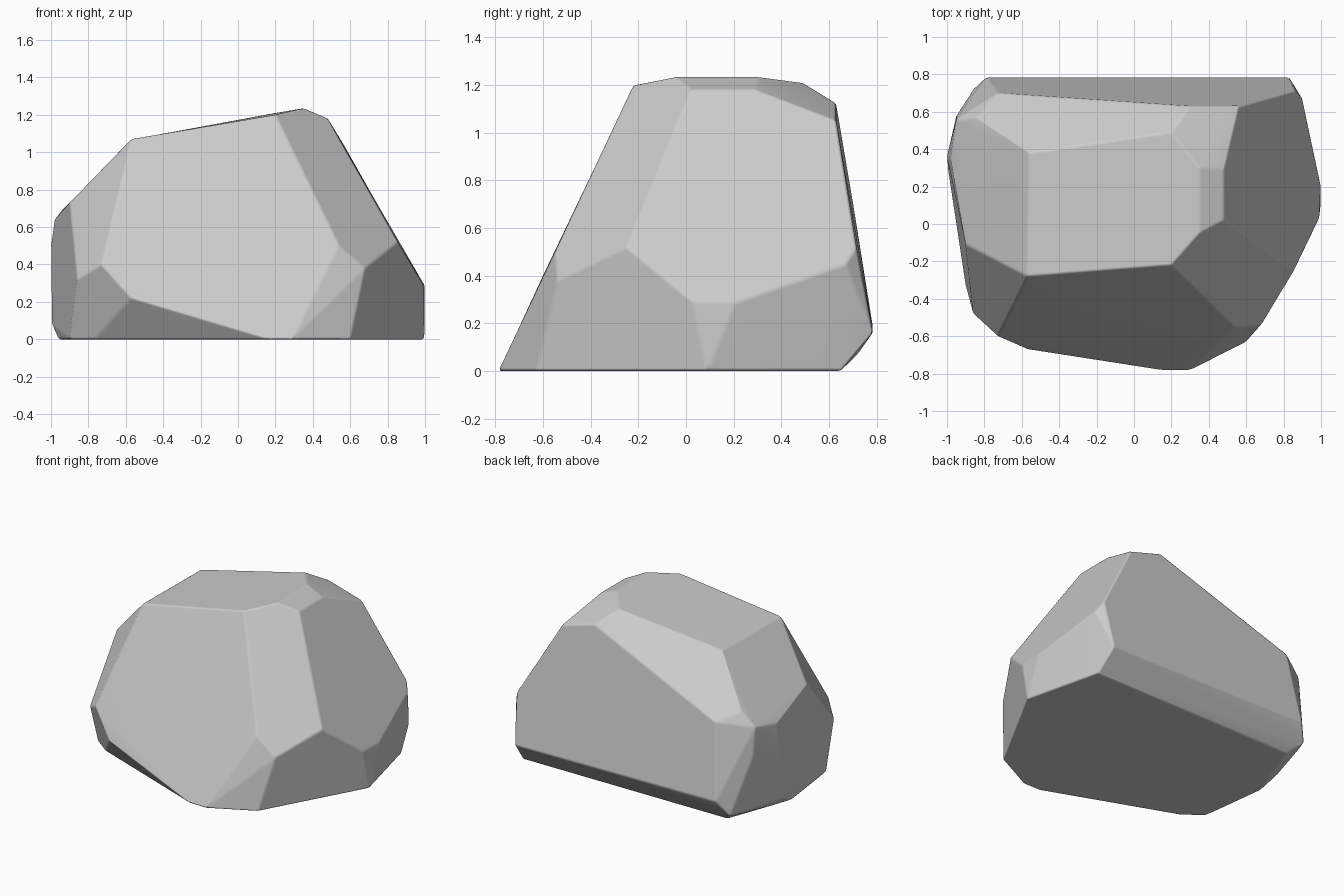
import bpy, bmesh
from math import radians

if "Cube" in bpy.data.objects:
    bpy.data.objects.remove(bpy.data.objects["Cube"])

# Facet corners of the boulder, by region
crown = [(-.56, .38, 1.07), (-.57, -.28, 1.07), (.20, -.22, 1.20),
         (.35, -.05, 1.235), (.35, .30, 1.235), (.20, .49, 1.21),
         (.48, .02, 1.18), (.48, .29, 1.18), (.56, .63, 1.05), (.30, .63, 1.125)]
right = [(.855, -.25, .52), (.99, .03, .29), (.998, .21, .29), (.90, .67, .45),
         (.86, .715, .52), (.72, .675, .77), (.83, .785, .16)]
front = [(.54, -.55, .50), (.68, -.54, .38), (-.73, -.60, .40), (-.57, -.67, .22)]
left = [(-.86, -.48, .32), (-.90, -.11, .73), (-.98, .35, .64), (-.95, .56, .68),
        (-.85, .57, .77), (-.73, .70, .71), (-1.0, .36, .5), (-.995, .30, .08),
        (-.95, .58, .48), (-.79, .785, .18), (-.86, .72, .07)]
base = [(.997, .09, 0), (.86, .65, 0), (-.78, .64, 0), (-.96, .15, 0),
        (-.90, -.33, 0), (-.77, -.43, 0), (.17, -.785, 0), (.29, -.787, 0), (.60, -.63, 0)]

# Boulder: convex hull, with nearly coplanar triangles merged into facets
bm = bmesh.new()
for p in crown + right + front + left + base:
    bm.verts.new(p)
hull = bmesh.ops.convex_hull(bm, input=bm.verts[:])
loose = [v for v in bm.verts if not v.link_faces]
bmesh.ops.delete(bm, geom=loose, context='VERTS')
bmesh.ops.dissolve_limit(bm, angle_limit=radians(5), verts=bm.verts[:], edges=bm.edges[:])
bmesh.ops.recalc_face_normals(bm, faces=bm.faces[:])
mesh = bpy.data.meshes.new("boulder")
bm.to_mesh(mesh)
bm.free()
boulder = bpy.data.objects.new("boulder", mesh)
bpy.context.collection.objects.link(boulder)

# Slightly worn edges
bevel = boulder.modifiers.new("worn_edges", 'BEVEL')
bevel.width = .012
bevel.segments = 2
bevel.limit_method = 'ANGLE'
bevel.angle_limit = radians(12)
bevel.harden_normals = True
for poly in mesh.polygons:
    poly.use_smooth = True
